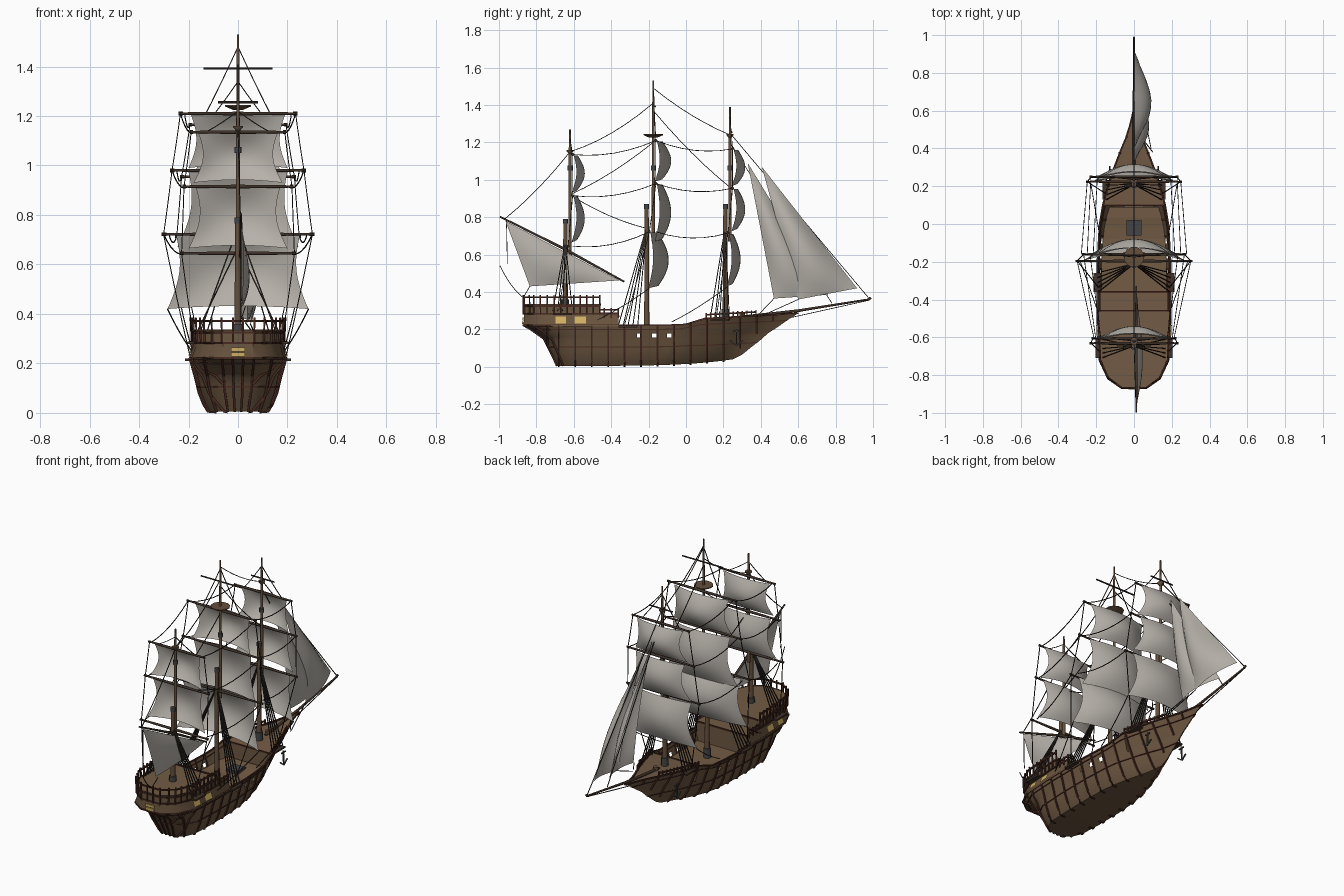
import bpy, bmesh, math
from mathutils import Vector as V

if "Cube" in bpy.data.objects:
    bpy.data.objects.remove(bpy.data.objects["Cube"])


def mat(name, c):
    m = bpy.data.materials.new(name)
    m.diffuse_color = (*c, 1)
    m.use_nodes = True
    m.node_tree.nodes["Principled BSDF"].inputs["Base Color"].default_value = m.diffuse_color
    return m


WOOD = mat("hull wood", (.15, .094, .052))
DECK = mat("deck wood", (.17, .105, .058))
TRIM = mat("dark red trim", (.066, .023, .015))
MAST = mat("mast wood", (.13, .08, .046))
SPAR = mat("dark spar", (.05, .032, .022))
ROPE = mat("rope", (.026, .021, .017))
IRON = mat("iron grey", (.06, .06, .062))
SAIL = mat("sail cloth", (.47, .44, .40))
GLASS = mat("window yellow", (.62, .43, .12))


def mesh(name, vs, fs, m, smooth=None):
    me = bpy.data.meshes.new(name)
    me.from_pydata([tuple(v) for v in vs], [], fs)
    bm = bmesh.new()
    bm.from_mesh(me)
    bmesh.ops.remove_doubles(bm, verts=bm.verts, dist=1e-5)
    bmesh.ops.recalc_face_normals(bm, faces=bm.faces)
    bm.to_mesh(me)
    bm.free()
    me.materials.append(m)
    if smooth:
        me.polygons.foreach_set("use_smooth", [True] * len(me.polygons))
        me.set_sharp_from_angle(angle=math.radians(smooth))
    o = bpy.data.objects.new(name, me)
    bpy.context.collection.objects.link(o)
    return o


def tubes(name, paths, r, m, n=4):
    """Round bars along point paths; r is one radius or one per point."""
    vs, fs = [], []
    for p in paths:
        p = [V(q) for q in p]
        b = len(vs)
        for i, q in enumerate(p):
            t = (p[min(i + 1, len(p) - 1)] - p[max(i - 1, 0)]).normalized()
            a = t.cross(V((1, 0, 0)) if abs(t.x) < .8 else V((0, 0, 1))).normalized()
            c = t.cross(a)
            rr = r[i] if isinstance(r, (list, tuple)) else r
            for k in range(n):
                g = math.tau * (k + .5) / n
                vs.append(q + a * math.cos(g) * rr + c * math.sin(g) * rr)
        for i in range(len(p) - 1):
            for k in range(n):
                j, l = b + i * n, (k + 1) % n
                fs.append((j + k, j + l, j + n + l, j + n + k))
        fs += [tuple(range(b, b + n)), tuple(range(len(vs) - n, len(vs)))]
    return mesh(name, vs, fs, m, 50 if n > 5 else None)


def box(name, c, d, m):
    vs = [(c[0] + x * d[0] / 2, c[1] + y * d[1] / 2, c[2] + z * d[2] / 2)
          for x in (-1, 1) for y in (-1, 1) for z in (-1, 1)]
    return mesh(name, vs, [(0, 1, 3, 2), (4, 5, 7, 6), (0, 1, 5, 4), (2, 3, 7, 6), (0, 2, 6, 4), (1, 3, 7, 5)], m)


def interp(tab, x):
    for a, b in zip(tab, tab[1:]):
        if x <= b[0]:
            k = (x - a[0]) / (b[0] - a[0])
            return [p + (q - p) * k for p, q in zip(a[1:], b[1:])]
    return list(tab[-1][1:])


# hull shape: plan width by length, and section by height
PLAN = [(0, .33), (.035, .71), (.1, .94), (.25, 1), (.455, 1), (.59, .94), (.66, .85), (.73, .7),
        (.795, .54), (.85, .38), (.9, .22), (.95, .1), (1, .012)]
LEV = [(0, .005, -.69, .25, .12), (.15, .035, -.703, .3, .138), (.33, .08, -.725, .35, .156), (.66, .15, -.76, .44, .173),
       (.88, .2, -.83, .54, .187), (1, .222, -.87, .6, .193)]
SHEER = [(0, 0), (.58, 0), (.66, .036), (1, .064)]


def H(s, t, side=1, off=0):
    z, y0, y1, w = interp(LEV, t)
    z += t ** 3 * interp(SHEER, s)[0] + (1 - t) * .035 * s ** 4
    return V((side * (w * interp(PLAN, s)[0] + off), y0 + (y1 - y0) * s, z))


UP = [(.2, 1.03), (.222, 1.03), (.27, .94), (.305, .95), (.39, .97)]


def Q(s, z, side=1, off=0):
    k = interp(UP, z)[0]
    p = H(s, 1, side, off)
    return V((p.x * k, -.4 + (p.y + .4) * (.99 + (k - .95) * .1), z))


def ring(f, ss):
    return [f(s, 1) for s in reversed(ss)] + [f(s, -1) for s in ss]


def loft(name, rings, m, smooth=35, cap=False):
    n = len(rings[0])
    fs = [(i * n + j, i * n + j + 1, (i + 1) * n + j + 1, (i + 1) * n + j)
          for i in range(len(rings) - 1) for j in range(n - 1)]
    if cap:
        fs += [(j, j + 1, n - 2 - j, n - 1 - j) for j in range(n // 2 - 1)]
    return mesh(name, [v for r in rings for v in r], fs, m, smooth)


SS = sorted({p[0] for p in PLAN} | {.015, .065, .17, .32, .39, .52, .625, .69, .76, .82, .875, .925})
hull = loft("hull", [ring(lambda s, d: H(s, t, d), SS) for t in (0, .15, .33, .5, .66, .78, .88, 1)], WOOD, 35, True)
# open gun ports cut right through the waist bulwarks
bm = bmesh.new()
bm.from_mesh(hull.data)
ports = (-.25, -.17, -.09)
cuts = [((0, y + e, 0), (0, 1, 0)) for y in ports for e in (-.012, .012)] + [((0, 0, z), (0, 0, 1)) for z in (.157, .179)]
for co, no in cuts:
    bmesh.ops.bisect_plane(bm, geom=bm.verts[:] + bm.edges[:] + bm.faces[:], plane_co=co, plane_no=no)
kill = [f for f in bm.faces for c in [f.calc_center_median()]
        if .157 < c.z < .179 and abs(c.x) > .1 and any(abs(c.y - y) < .012 for y in ports)]
bmesh.ops.delete(bm, geom=kill, context='FACES')
bm.to_mesh(hull.data)
bm.free()

# quarterdeck walls, decks and bulkheads
SQ = [s for s in SS if s < .27] + [.279]
SL = [.279, .31, .347]
loft("stern_upper_wall", [ring(lambda s, d: Q(s, z, d), SQ) for z in (.215, .222, .27, .305, .335)], WOOD)
for d in (-1, 1):
    loft("step_wall", [[Q(s, z, d) for s in SL] for z in (.215, .222, .27, .29)], WOOD)


def deck(name, pts, m=DECK):
    n = len(pts)
    mesh(name, [p for q in pts for p in (q, V((-q.x, q.y, q.z)))],
         [(2 * i, 2 * i + 1, 2 * i + 3, 2 * i + 2) for i in range(n - 1)], m)


deck("quarter_deck", [Q(s, .33) for s in SQ])
deck("step_deck", [Q(s, .27) for s in SL])
deck("waist_deck", [H(.333 + .375 * i / 8, .66) for i in range(9)])
deck("fore_deck", [H(s, 1) - V((0, 0, .004)) for s in SS if s >= .66])
for y, w in ((-.46, ((.17, .2), (.175, .333))), (-.36, ((.168, .15), (.188, .222), (.18, .27))),
             (.1, ((.135, .15), (.162, .254)))):
    deck("bulkhead", [V((x, y, z)) for x, z in w], WOOD)
    tubes("deck_edge", [[(-w[-1][0], y, w[-1][1]), (w[-1][0], y, w[-1][1])]], .006, TRIM)


# vertical ribs that wrap under the hull, and long wales
def rib(y, d):
    p = []
    for t in (0, .15, .33, .5, .66, .78, .88, 1):
        _, y0, y1, _ = interp(LEV, t)
        s = (y - y0) / (y1 - y0)
        if 0 <= s <= .97:
            q = H(s, t, d, .002)
            if t == 0:
                p.append(V((q.x * .75, q.y, q.z - .002)))
            p.append(q)
    return p


ribs = [rib(y, d) for d in (-1, 1) for y in [-.8, -.74] + [-.68 + .088 * i for i in range(14)]]
ribs += [[H(s, t, d, .001) for t in (0, .33, .66, .88, 1)] for d in (-1, 1) for s in (0, .035)]
ribs += [[(x * w / .128, y - .001, z) for _, z, y, _, w in LEV] for x in (-.014, .014)]
tubes("hull_ribs", ribs, .007, TRIM)
tubes("hull_wales", [ring(lambda s, d: H(s, t, d, .001), SS) for t in (.45, .88)], .004, TRIM)
tubes("gunwale", [ring(lambda s, d: H(s, 1, d, .001), SS)], .006, TRIM)

# stern and forecastle railings with posts
tubes("stern_rails", [ring(lambda s, d: Q(s, z, d, .003), SQ) for z in (.283, .325, .372)], .006, TRIM)
tubes("step_rails", [[Q(s, z, d) for s in SL] for z in (.285, .305) for d in (-1, 1)], .006, TRIM)
SP = [0, .02, .036, .06, .085] + [.11 + .024 * i for i in range(8)]
posts = [[Q(s, .28, d, .005), Q(s, .385, d, .005)] for s in SP for d in (-1, 1)]
posts += [[(x, Q(0, .3).y - .005, .28), (x, Q(0, .3).y - .005, .385)] for x in (-.02, .02)]
posts += [[Q(s, .262, d), Q(s, .315, d)] for s in (.295, .32, .345) for d in (-1, 1)]
tubes("stern_posts", posts, .0055, TRIM)
SF = [.665 + .0165 * i for i in range(12)]
up = V((0, 0, .02))
tubes("fore_rails", [[H(s, 1, d) + up for s in SF] for d in (-1, 1)], .006, TRIM)
tubes("fore_posts", [[H(s, 1, d), H(s, 1, d) + up * 1.5] for s in SF for d in (-1, 1)], .005, TRIM)

# yellow stern windows as thin plates
for d in (-1, 1):
    for y0, y1 in ((-.7, -.643), (-.598, -.535)):
        a, b = [(y + .87) / 1.47 for y in (y0, y1)]
        mesh("side_window", [Q(s, z, d) + V((d * .006, 0, .002)) for s, z in ((a, .23), (b, .23), (b, .266), (a, .266))],
             [(0, 1, 2, 3)], GLASS)
for z in (.236, .256):
    box("stern_window", (0, Q(0, z).y - .004, z), (.058, .008, .015), GLASS)

# deck fittings and mast channels
box("hatch_grating", (0, -.02, .16), (.08, .08, .02), IRON)
for d in (-1, 1):
    for y, x, z in ((-.31, .195, .215), (-.66, .185, .283), (.18, .147, .25)):
        box("mast_channel", (d * x, y, z), (.04, .1, .01), SPAR)
    tubes("anchor", [[(d * .125, .27, .2), (d * .128, .27, .115)], [(d * .128, .235, .14), (d * .13, .27, .113), (d * .128, .305, .14)],
                     [(d * .125, .25, .19), (d * .125, .29, .19)]], .005, IRON)
tubes("capstan", [[(0, .3, .25), (0, .3, .285)]], .016, MAST, 8)

# bowsprit
tubes("bowsprit", [[(0, .27, .262), (0, .6, .3), (0, .985, .362)]], [.01, .008, .005], SPAR, 8)
tubes("bowsprit_cap", [[(0, .972, .358), (0, .988, .37)]], .007, SPAR, 8)


def sag(a, b, d=.02, n=6):
    a, b = V(a), V(b)
    return [a.lerp(b, i / n) - V((0, 0, d * 4 * i / n * (1 - i / n))) for i in range(n + 1)]


def square_sail(name, y, zt, zb, wt, wb, bulge, n=12):
    vs = []
    for j in range(n + 1):
        v = j / n
        for i in range(n + 1):
            u = i / n * 2 - 1
            x = u * (wt + (wb - wt) * v ** 1.5 - .025 * math.sin(math.pi * v))
            yy = y + .006 + .02 * math.sin(math.pi * v) - .012 * v + bulge * (1 - u * u) * math.sin(.62 * math.pi * v + .5)
            vs.append((x, yy, zt + (zb - zt) * v + .012 * v * v * (1 - u * u)))
    k = n + 1
    mesh(name, vs, [(j * k + i, j * k + i + 1, j * k + k + i + 1, j * k + k + i)
                    for j in range(n) for i in range(n)], SAIL, 60)


def tri_sail(name, a, b, c, bulge, n=12):
    a, b, c = V(a), V(b), V(c)
    vs, fs, idx = [], [], {}
    for i in range(n + 1):
        for j in range(i + 1):
            u, v, w = 1 - i / n, (i - j) / n, j / n
            idx[i, j] = len(vs)
            vs.append(a * u + b * v + c * w + V((bulge * (27 * u * v * w + 2 * v * w + 1.2 * u * w) * .8, 0, 0)))
    for i in range(n):
        for j in range(i + 1):
            fs.append((idx[i, j], idx[i + 1, j], idx[i + 1, j + 1]))
            if j < i:
                fs.append((idx[i, j], idx[i + 1, j + 1], idx[i, j + 1]))
    mesh(name, vs, fs, SAIL, 60)


# masts: lower y, upper y, base, lower top, top, yards (z, half length, sail foot z, head, foot), bulge
MASTS = {
    "mizzen": (-.645, -.62, .3, .79, 1.27, [(1.135, .195, .93, .16, .18), (.915, .225, .665, .17, .2), (.645, .235, 0, 0, 0)], .045),
    "main": (-.21, -.175, .15, .87, 1.53, [(1.21, .24, .99, .19, .2), (.98, .275, .67, .2, .245), (.722, .31, .42, .25, .285)], .062),
    "fore": (.21, .235, .25, .87, 1.39, [(1.165, .2, .965, .16, .18), (.955, .235, .725, .17, .21), (.715, .255, .43, .2, .23)], .048)}
tops = {"mizzen": (1.14, .02), "main": (1.225, .055), "fore": (1.225, .02)}
ropes = []
for name, (yl, yu, base, lt, top, yards, bulge) in MASTS.items():
    tubes(name + "_lower_mast", [[(0, yl, base), (0, yl, lt)]], [.015, .011], MAST, 10)
    tubes(name + "_topmast", [[(0, yu, lt - .2), (0, yu, 1.15), (0, yu, top)]], [.01, .008, .005], MAST, 8)
    tubes(name + "_mast_collars", [[(0, yl, base), (0, yl, base + .06)]], .022, IRON, 8)
    tubes(name + "_mast_caps", [[(0, yl, lt - .025), (0, yl, lt)], [(0, yu, 1.05), (0, yu, 1.075)]], .0145, IRON, 8)
    zt, rt = tops[name]
    tubes(name + "_top_platform", [[(0, yu, zt), (0, yu, zt + .014), (0, yu, zt + .02)]], [rt * .4, rt, rt], MAST, 12)
    prev = None
    for d in (-1, 1):
        ropes.append(sag((0, yu, top - .05), (d * .13, yu + .014, yards[0][0]), .004))
    for i, (z, h, foot, wt, wb) in enumerate(yards):
        y = (yu if i < 2 else yl) + .014
        tubes(name + "_yard", [[(-h, y, z), (-h * .5, y, z), (0, y, z), (h * .5, y, z), (h, y, z)]],
              [.005, .007, .008, .007, .005], SPAR, 8)
        tubes(name + "_yard_ends", [[(d * h * .93, y, z), (d * h, y, z)] for d in (-1, 1)], .0075, SPAR, 6)
        if foot:
            square_sail(name + "_square_sail", y, z - .005, foot, wt, wb, bulge * (1.35 if i == 2 and name == "main" else 1))
        for d in (-1, 1):
            if prev:
                ropes.append(sag((d * prev[0], prev[1], prev[2]), (d * h * .97, y, z), .006))
            if name != "mizzen":
                # braces run from yard arm to the yard arm on the next mast aft
                aft = MASTS["main" if name == "fore" else "mizzen"]
                az, ah = aft[5][i][:2]
                ropes.append(sag((d * h * .97, y, z), (d * ah * .9, aft[1] + .014, az), .03))
                if i == 2:
                    ropes.append(sag((d * wb, y, foot), (d * .18, y - .3, .24), .01))
        prev = (h * .97, y, z)
    for d in (-1, 1):
        fy, fx, fz = {"mizzen": (-.66, .178, .3), "main": (-.31, .192, .22), "fore": (.18, .148, .25)}[name]
        ropes.append(sag((d * prev[0], prev[1], prev[2]), (d * fx, fy - .02, fz), .01))
        tubes(name + "_shrouds", [[(0, yl, lt - .12), (d * fx, fy + (i - 2) * .026, fz)] for i in range(5)], .0035, ROPE)

# small upper yards
tubes("main_royal_yard", [[(-.14, -.165, 1.392), (.14, -.165, 1.392)]], .005, SPAR, 6)
tubes("fore_royal_yard", [[(-.08, .245, 1.255), (.08, .245, 1.255)]], .005, SPAR, 6)

# lateen yard and sail, jibs
tubes("lateen_yard", [[(.012, -.995, .803), (.012, -.64, .625), (.012, -.33, .455)]], [.005, .008, .005], SPAR, 8)
tri_sail("lateen_sail", (.014, -.965, .78), (.014, -.355, .462), (.014, -.835, .43), .03)
tri_sail("inner_jib", (.002, .33, 1.09), (.002, .76, .385), (.035, .47, .365), .06)
tri_sail("outer_jib", (.002, .405, 1.07), (.002, .915, .42), (.05, .6, .36), .065)

# standing and running ropes on the centre line
for a, b, d in (((0, .235, 1.25), (0, .975, .37), 0), ((0, .235, 1.2), (0, .78, .34), 0),
                ((0, -.175, 1.49), (0, .235, 1.24), .02), ((0, -.175, 1.37), (0, .235, .96), .02),
                ((0, -.175, 1.41), (0, -.62, 1.15), .03), ((0, -.62, 1.15), (.01, -.97, .79), .02),
                ((0, -.62, .92), (0, -.175, 1.2), .02), ((0, -.62, .92), (0, -.21, .74), .02),
                ((0, .975, .355), (0, .5, .25), .0), ((.012, -.96, .78), (.012, -.955, .55), 0),
                ((.012, -.995, .54), (.012, -.87, .37), .02), ((.03, -.835, .43), (.01, -.87, .37), 0),
                ((.03, .47, .365), (.1, .38, .27), 0), ((.05, .6, .36), (.09, .4, .27), 0)):
    ropes.append(sag(a, b, d))
tubes("rigging_ropes", ropes, .0027, ROPE)
